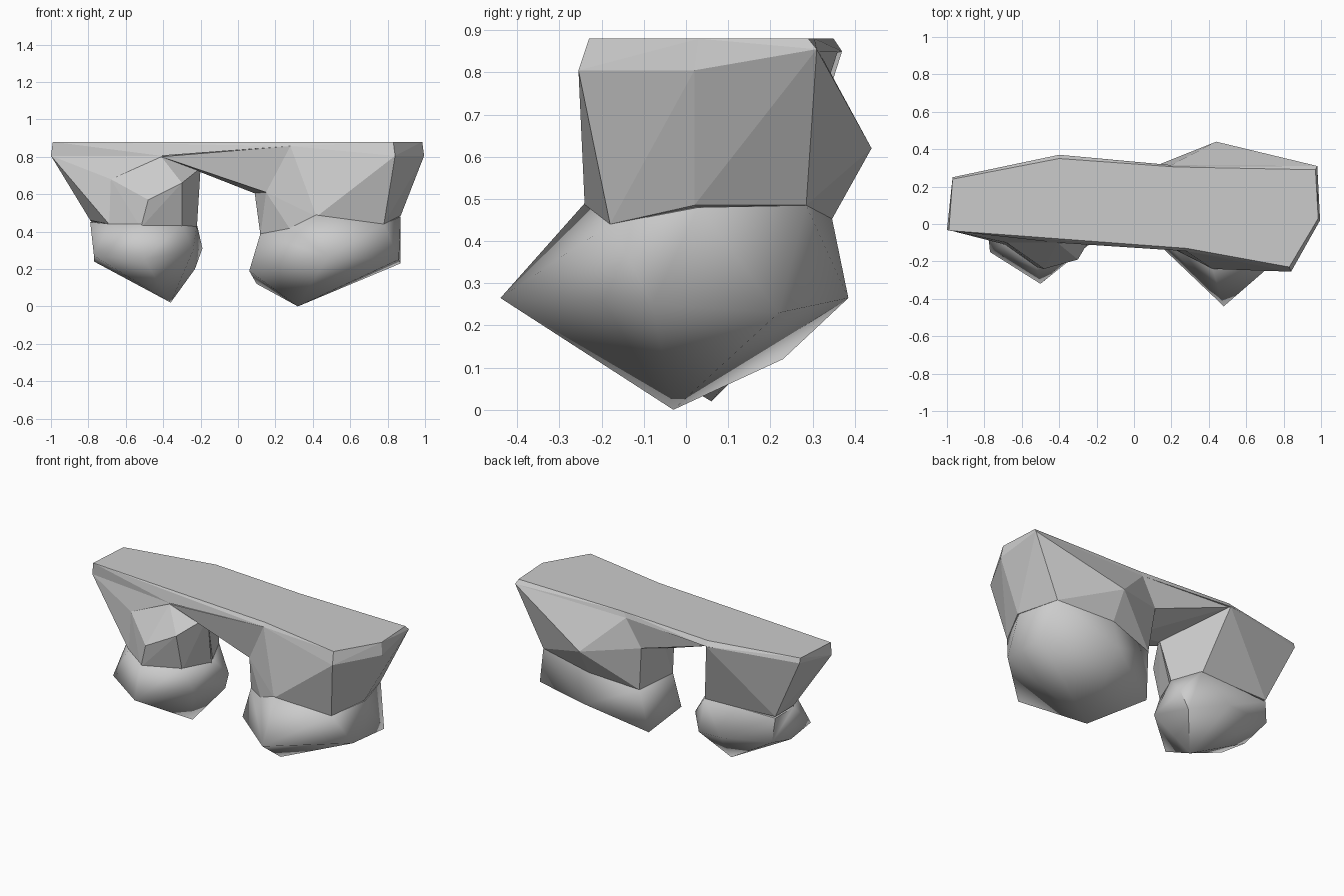
import bpy, bmesh
from math import radians


def rock(name, points, smooth=False):
    """Faceted stone: convex hull around a few corner points."""
    bm = bmesh.new()
    for p in points:
        bm.verts.new(p)
    bmesh.ops.convex_hull(bm, input=bm.verts)
    loose = [v for v in bm.verts if not v.link_faces]
    bmesh.ops.delete(bm, geom=loose, context='VERTS')
    bmesh.ops.dissolve_limit(bm, angle_limit=radians(3), verts=bm.verts, edges=bm.edges)
    bmesh.ops.recalc_face_normals(bm, faces=bm.faces)
    me = bpy.data.meshes.new(name)
    bm.to_mesh(me)
    bm.free()
    ob = bpy.data.objects.new(name, me)
    bpy.context.collection.objects.link(ob)
    if smooth:
        bpy.ops.object.select_all(action='DESELECT')
        ob.select_set(True)
        bpy.context.view_layer.objects.active = ob
        bpy.ops.object.shade_smooth_by_angle(angle=radians(65))
    return ob


# Flat top slab in two halves: upper outline and slightly larger lower rim
TOP = 0.88
upper_left = [(-.97, .24), (-.40, .35), (.22, .305), (.28, -.13), (-.99, -.035)]
upper_right = [(.22, .305), (.97, .29), (.985, .03), (.83, -.23), (.28, -.13)]
rim_left = [(-1, -.03, .805), (-.97, .25, .85), (-.40, .37, .85), (-.41, -.10, .805)]
rim_mid = [(.28, -.145, .857), (.20, .315, .85)]
rim_right = [(.84, -.255, .805), (.995, .02, .805), (.98, .31, .855)]
for side, upper, rim in (("left", upper_left, rim_left), ("right", upper_right, rim_right)):
    rock("top_slab_" + side, [(x, y, TOP) for x, y in upper] + rim + rim_mid)

# Left pillar, tapering down from the slab, with a front outcrop
rock("left_pillar", rim_left + [
    (-.20, -.02, .74), (-.68, -.10, .68), (-.34, .28, .635),
    (-.69, -.11, .44), (-.79, .05, .46), (-.78, .22, .45),
    (-.22, .06, .44), (-.30, .24, .44)])
rock("left_outcrop", [
    (-.41, -.10, .80), (-.68, -.10, .68), (-.48, -.24, .57),
    (-.30, -.19, .66), (-.20, -.02, .74), (-.52, -.23, .42),
    (-.69, -.11, .42), (-.30, -.13, .42), (-.22, .05, .42)])

# Bridge joining the pillars under the slab
rock("bridge", rim_mid + [
    (-.41, -.10, .80), (-.20, -.02, .74), (-.12, .05, .71),
    (.15, -.10, .61), (.10, .10, .60), (.10, .305, .68),
    (-.40, .36, .85)])

# Right pillar with a pointed back
rock("right_pillar", rim_right + rim_mid + [
    (.15, -.10, .61), (.09, .08, .60), (.10, .305, .68), (.44, .44, .62),
    (.12, -.04, .38), (.28, -.17, .41), (.42, -.24, .48), (.78, -.18, .44),
    (.87, .02, .485), (.80, .285, .485), (.44, .345, .45), (.13, .28, .40)])

# Rounded boulders at the feet
rock("left_boulder", [
    (-.77, -.15, .27), (-.50, -.32, .25), (-.19, .18, .31), (-.24, -.11, .30),
    (-.77, .05, .24), (-.77, .24, .29), (-.45, .30, .26), (-.23, .20, .20),
    (-.36, .06, .02), (-.52, -.23, .44), (-.69, -.11, .44), (-.79, .05, .45),
    (-.78, .22, .44), (-.30, -.13, .44), (-.22, .06, .44), (-.30, .24, .45)],
    smooth=True)
rock("right_boulder", [
    (.48, -.44, .265), (.06, -.04, .19), (.12, -.04, .39), (.28, -.17, .42),
    (.42, -.24, .49), (.78, -.18, .44), (.86, -.08, .25), (.87, .22, .23),
    (.87, .03, .48), (.80, .285, .485), (.44, .345, .46), (.44, .385, .265),
    (.13, .28, .40), (.10, .23, .12), (.32, -.03, 0)], smooth=True)
